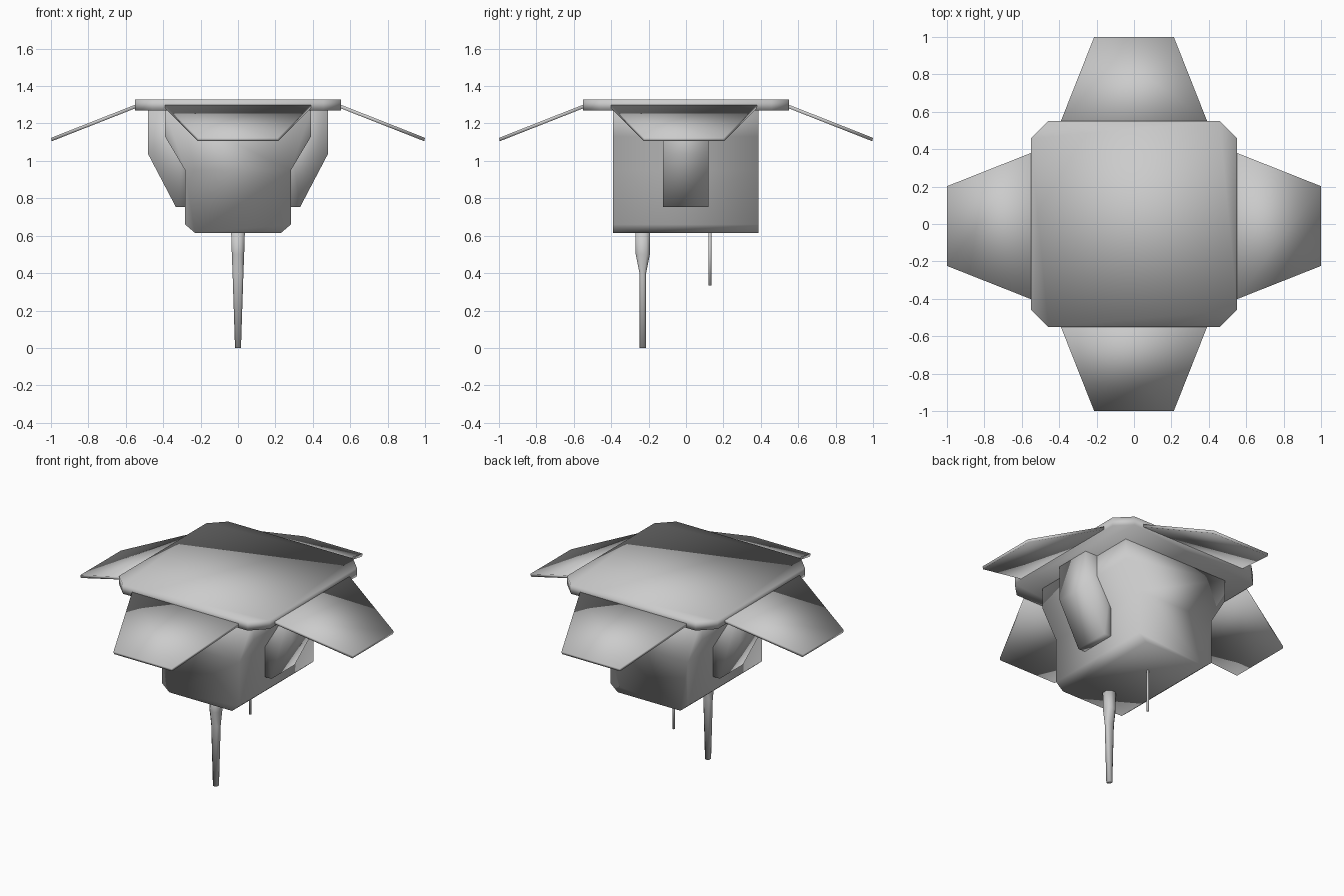
import bpy, bmesh
from math import pi
from mathutils import Matrix, Vector

if "Cube" in bpy.data.objects:
    bpy.data.objects.remove(bpy.data.objects["Cube"])


def make(name, bm):
    """Turn a bmesh into a smooth-shaded object."""
    bmesh.ops.recalc_face_normals(bm, faces=bm.faces)
    for f in bm.faces:
        f.smooth = True
    me = bpy.data.meshes.new(name)
    bm.to_mesh(me)
    bm.free()
    ob = bpy.data.objects.new(name, me)
    bpy.context.collection.objects.link(ob)
    return ob


def loft(name, rings, matrix=Matrix()):
    """Skin matching rings of 3D points and cap both ends."""
    bm = bmesh.new()
    vs = [[bm.verts.new(matrix @ Vector(p)) for p in r] for r in rings]
    for a, b in zip(vs, vs[1:]):
        n = len(a)
        for i in range(n):
            bm.faces.new((a[i], a[(i + 1) % n], b[(i + 1) % n], b[i]))
    bm.faces.new(vs[0])
    bm.faces.new(vs[-1])
    return make(name, bm)


def octagon(hx, hy, cut, z, cy=0):
    """Rectangle with cut corners, at height z."""
    q = [(hx, hy - cut), (hx - cut, hy)]
    pts = q + [(-x, y) for x, y in reversed(q)]
    pts += [(-x, -y) for x, y in pts]
    return [(x, y + cy, z) for x, y in pts]


def extrude_y(name, profile, y0, y1):
    return loft(name, [[(x, y, z) for x, z in profile] for y in (y0, y1)])


# Roof slab with cut corners
loft("roof_slab", [octagon(0.552, 0.552, 0.095, z) for z in (1.27, 1.327)])

# Main body: stepped profile with a chamfered bottom
half = [(0.23, 0.615), (0.283, 0.66), (0.283, 0.95), (0.39, 1.13), (0.39, 1.275)]
extrude_y("body", half + [(-x, z) for x, z in reversed(half)], -0.39, 0.387)

# Side pods, tucked into the body
pod = [(0.26, 0.753), (0.332, 0.753), (0.48, 1.035), (0.48, 1.275), (0.26, 1.275)]
for side, s in (("right", 1), ("left", -1)):
    extrude_y("pod_" + side, [(s * x, z) for x, z in pod], -0.123, 0.12)

# Four drooping flaps, one per roof edge
plan = [(0.545, -0.393, 1.302), (0.545, 0.393, 1.302),
        (1.0, 0.213, 1.123), (1.0, -0.213, 1.123)]
lower = [(x - 0.004, y, z - 0.018) for x, y, z in plan]
for i, side in enumerate(("right", "back", "left", "front")):
    shift = Matrix.Translation((0, -0.011 if i % 2 == 0 else 0, 0))
    loft("flap_" + side, [plan, lower], shift @ Matrix.Rotation(i * pi / 2, 4, 'Z'))

# Tapered leg under the front of the body
sections = [(0.63, 0.037, 0.038), (0.5, 0.033, 0.038), (0.4, 0.029, 0.018), (0, 0.016, 0.018)]
loft("leg", [octagon(hx, hy, min(hx, hy) * 0.55, z, -0.231) for z, hx, hy in sections])

# Thin rod under the back of the body
loft("rod", [octagon(0.007, 0.007, 0.004, z, 0.128) for z in (0.335, 0.63)])
